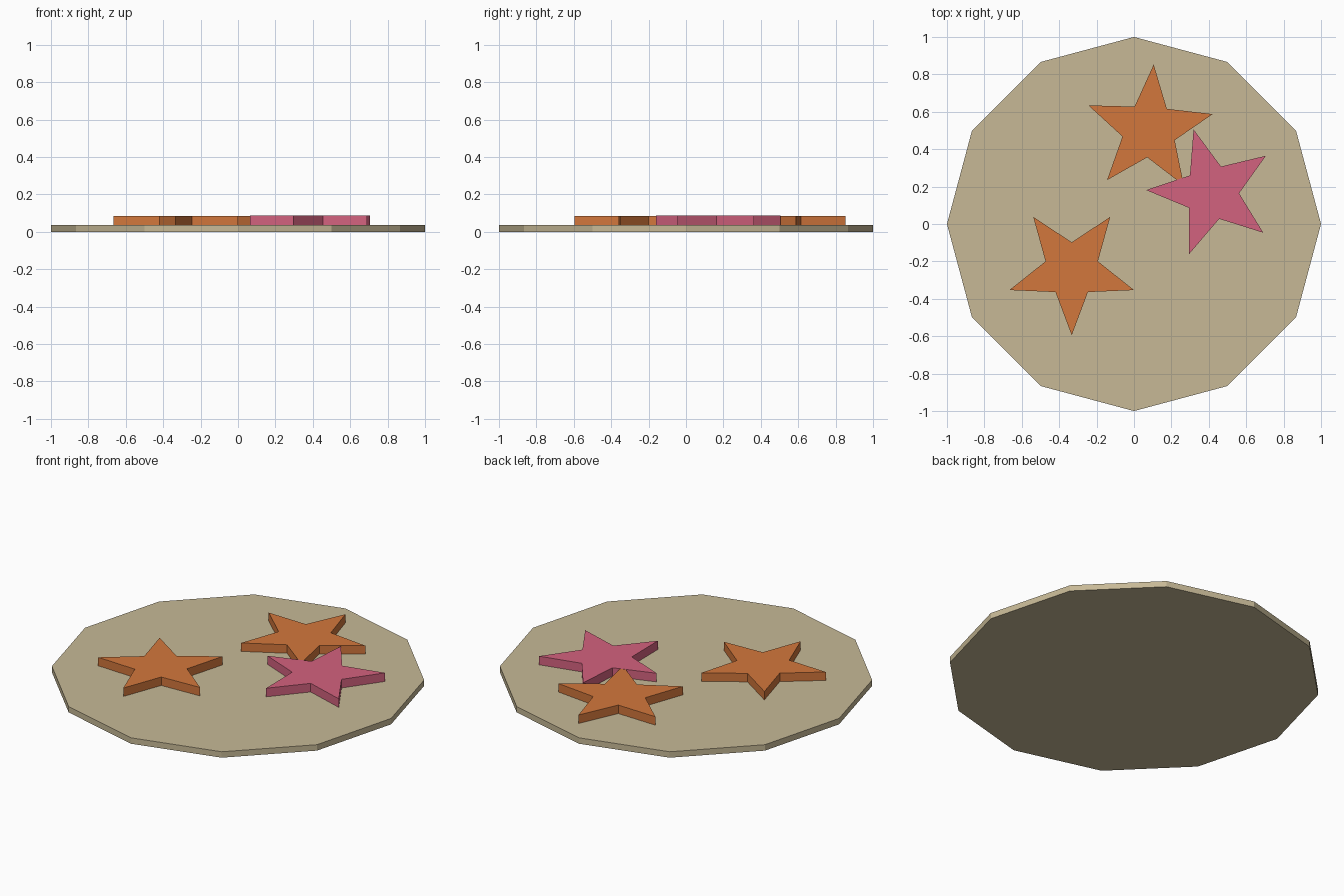
import bpy
import bmesh
from math import cos, sin, radians
from mathutils import Vector

cube = bpy.data.objects.get("Cube")
if cube:
    bpy.data.objects.remove(cube, do_unlink=True)


def material(name, rgb):
    mat = bpy.data.materials.new(name)
    mat.use_nodes = True
    color = (*rgb, 1.0)
    mat.diffuse_color = color
    mat.node_tree.nodes["Principled BSDF"].inputs["Base Color"].default_value = color
    return mat


def prism(name, outline, bottom, top, mat):
    """Extrude a flat outline upward into a closed solid."""
    bm = bmesh.new()
    base = bm.faces.new([bm.verts.new((x, y, bottom)) for x, y in outline])
    result = bmesh.ops.extrude_face_region(bm, geom=[base], use_keep_orig=True)
    raised = [v for v in result["geom"] if isinstance(v, bmesh.types.BMVert)]
    bmesh.ops.translate(bm, verts=raised, vec=Vector((0, 0, top - bottom)))
    bmesh.ops.recalc_face_normals(bm, faces=bm.faces)
    mesh = bpy.data.meshes.new(name)
    bm.to_mesh(mesh)
    bm.free()
    mesh.materials.append(mat)
    obj = bpy.data.objects.new(name, mesh)
    bpy.context.collection.objects.link(obj)
    return obj


def ring(center, radii, count, start):
    """Points around a centre, cycling through the given radii."""
    points = []
    for i in range(count):
        angle = radians(start + 360 * i / count)
        r = radii[i % len(radii)]
        points.append((center[0] + r * cos(angle), center[1] + r * sin(angle)))
    return points


sand = material("sand", (0.57, 0.485, 0.305))
orange = material("orange", (0.65, 0.185, 0.045))
pink = material("pink", (0.65, 0.122, 0.21))

BASE_TOP = 0.035
STAR_TOP = 0.085

# Twelve-sided sand base
prism("sand_base", ring((0, 0), [1.0], 12, 0), 0, BASE_TOP, sand)

# Starfish: name, centre, rotation, top height, colour
starfish = [
    ("front_starfish", (-0.333, -0.245), -90, STAR_TOP, orange),
    ("back_starfish", (0.081, 0.503), 86, STAR_TOP, orange),
    ("side_starfish", (0.415, 0.169), 34, STAR_TOP + 0.0008, pink),
]
for name, center, turn, top, mat in starfish:
    prism(name, ring(center, [0.35, 0.147], 10, turn), BASE_TOP, top, mat)
